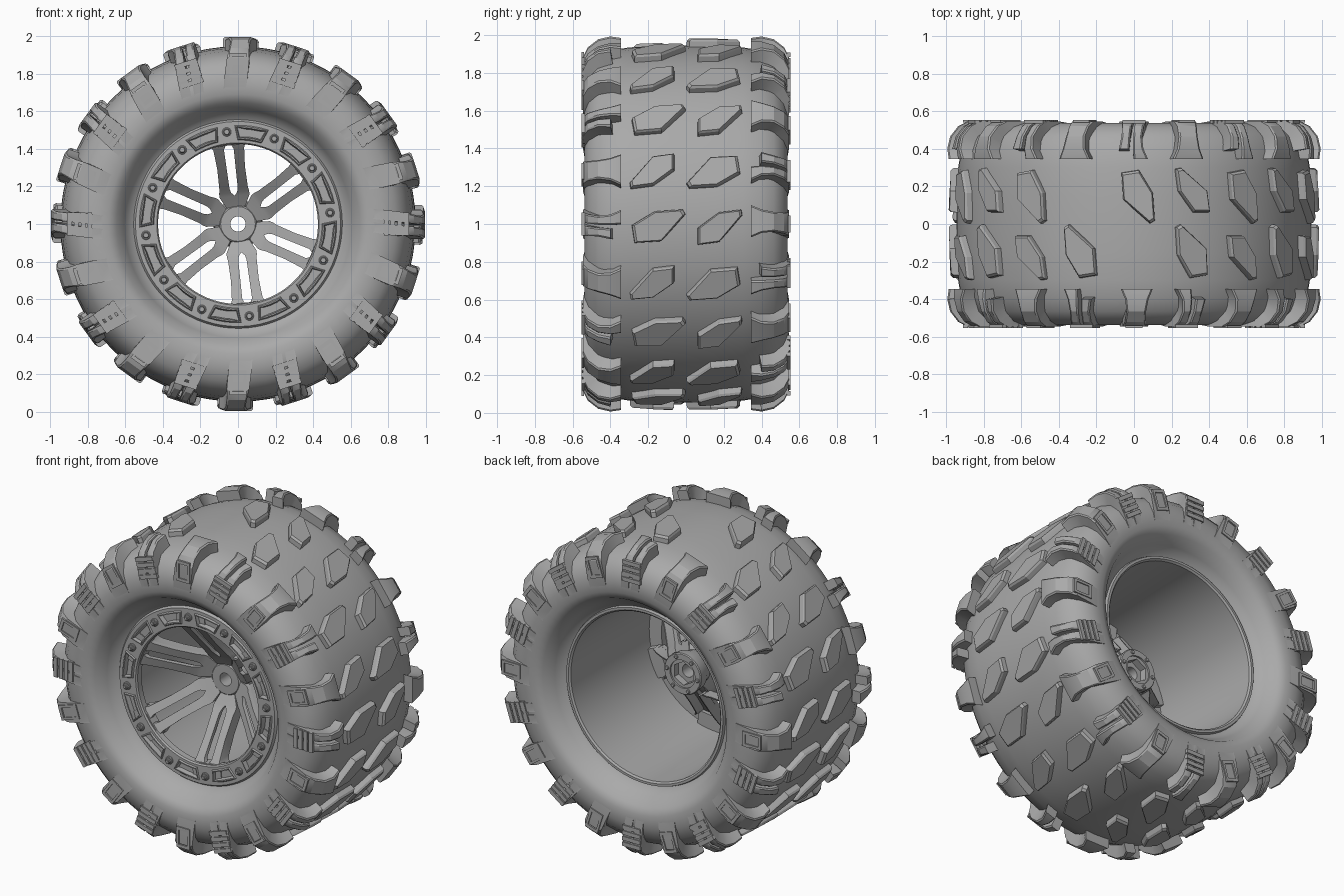
import bpy, bmesh
from math import sin, cos, pi, radians
from mathutils import Vector

if "Cube" in bpy.data.objects:
    bpy.data.objects.remove(bpy.data.objects["Cube"])

grey = bpy.data.materials.new("mid_grey")
grey.use_nodes = True
GREY = (0.4, 0.4, 0.4, 1)
grey.diffuse_color = GREY
grey.node_tree.nodes["Principled BSDF"].inputs["Base Color"].default_value = GREY


def at(angle, r, y, t=0.0):
    """Point at a clock angle (degrees), radius, depth and sideways step."""
    a = radians(angle)
    return Vector((r * sin(a) + t * cos(a), y, 1 + r * cos(a) - t * sin(a)))


def finish(name, bm, smooth=30):
    bmesh.ops.recalc_face_normals(bm, faces=bm.faces)
    mesh = bpy.data.meshes.new(name)
    bm.to_mesh(mesh)
    bm.free()
    mesh.materials.append(grey)
    ob = bpy.data.objects.new(name, mesh)
    bpy.context.collection.objects.link(ob)
    bpy.ops.object.select_all(action='DESELECT')
    ob.select_set(True)
    bpy.context.view_layer.objects.active = ob
    bpy.ops.object.shade_smooth_by_angle(angle=radians(smooth))
    return ob


def loft(bm, rings, cap=True, closed=False):
    """Skin a list of equal point loops."""
    rows = [[bm.verts.new(p) for p in ring] for ring in rings]
    n = len(rows[0])
    pairs = list(zip(rows, rows[1:])) + ([(rows[-1], rows[0])] if closed else [])
    for a, b in pairs:
        for i in range(n):
            j = (i + 1) % n
            bm.faces.new((a[i], a[j], b[j], b[i]))
    if cap and not closed:
        bm.faces.new(rows[0])
        bm.faces.new(rows[-1])


def lathe(name, profile, segs=72, closed=False, smooth=30):
    bm = bmesh.new()
    rings = [[at(360 * i / segs, r, y) for i in range(segs)] for r, y in profile]
    loft(bm, rings, cap=False, closed=closed)
    return finish(name, bm, smooth)


# Tyre carcass, mirrored about the middle plane
half = [(.54, .39), (.575, .405), (.605, .45), (.645, .515), (.69, .538), (.77, .538),
        (.84, .515), (.89, .465), (.92, .39), (.935, .3), (.943, .15)]
lathe("tyre", [(r, -y) for r, y in half] + [(.945, 0)] + [(r, y) for r, y in reversed(half)],
      smooth=60)

# Tread blocks: a large and a small slanted block in each row, swapped every other row
small = [(-.30, .065), (-.175, -.08), (-.06, -.095), (-.06, -.005), (-.175, .08), (-.295, .095)]
large = [(.0, .07), (.13, -.075), (.275, -.085), (.29, .01), (.165, .085), (.015, .095)]
bm = bmesh.new()
for k in range(20):
    turn = 1 if k % 2 else -1
    for shape in (small, large):
        pts = [(-turn * y, -turn * t) for y, t in shape]
        cy = sum(p[0] for p in pts) / 6
        if (k == 0 and cy < 0) or (k == 19 and cy > 0):
            continue  # bare patches on the crown
        rings = []
        for r, s in ((.91, 1.0), (.974, .97), (.986, .88)):
            rings.append([at(k * 18 + 1 + t * s * 60, r - .12 * y * y, cy + (y - cy) * s)
                          for y, t in pts])
        loft(bm, rings)
finish("tread_blocks", bm, 20)

# Shoulder lugs: stations of depth, outer radius, inner depth, inner radius, half width, shift
stations = [(.345, .985, .345, .9, .085, .015), (.40, .993, .385, .9, .062, .015),
            (.465, .978, .43, .88, .052, .012), (.52, .935, .46, .86, .054, .005),
            (.545, .885, .48, .83, .06, 0), (.546, .79, .50, .77, .062, -.01),
            (.536, .71, .51, .71, .058, -.02)]


def strap(bm, angle, side, lo, hi, first=0):
    """Lug strip over the shoulder between two fractions of its width."""
    rings = []
    for y, r, iy, ir, w, s in stations[first:]:
        a, b = s + w * lo, s + w * hi
        e = .008
        rings.append([at(angle, ir, side * iy, -side * a), at(angle, r - e, side * y, -side * a),
                      at(angle, r, side * y, -side * (a + e)), at(angle, r, side * y, -side * (b - e)),
                      at(angle, r - e, side * y, -side * b), at(angle, ir, side * iy, -side * b)])
    loft(bm, rings)


def plate(bm, angle, side, r0, r1, w):
    """Thin raised bar on the side face of a lug."""
    loft(bm, [[at(angle, r, side * y, -side * t) for r, t in
               ((r0, -w), (r0, w), (r1, w), (r1, -w))] for y in (.535, .552)])


def frame(bm, angle, side):
    rings = []
    for s, y in ((1, .54), (1, .552), (.7, .552), (.7, .54)):
        rings.append([at(angle, .845 + u * s * .065, side * y, v * (.045 - (1 - s) * .05))
                      for u, v in ((-1, -1), (-1, 1), (1, 1), (1, -1))])
    loft(bm, rings, cap=False)


wide, split = bmesh.new(), bmesh.new()
for k in range(20):
    for side in (-1, 1):
        if (k % 2 == 0) == (side < 0):
            strap(wide, k * 18, side, -1, 1)
            frame(wide, k * 18, side)
        else:
            strap(split, k * 18, side, -1.05, -.15)
            strap(split, k * 18, side, .15, 1.05, 1)
            for i in range(4):
                plate(split, k * 18, side, .775 + i * .036, .8 + i * .036, .062)
finish("wide_shoulder_lugs", wide, 25)
finish("split_shoulder_lugs", split, 25)

# Rim barrel with lips front and back
lathe("rim_barrel", [(.555, -.395), (.555, .40), (.55, .415), (.535, .415), (.525, .405),
                     (.522, .1), (.51, -.375)], closed=True)

# Clamp ring with twelve sunken pockets
bm = bmesh.new()
radii = [(.425, -.36), (.425, -.40), (.432, -.41), (.447, -.41), (.525, -.41), (.545, -.41),
         (.556, -.395), (.54, -.36)]
grid = []
for i, (r, y) in enumerate(radii):
    row = []
    for j in range(72):
        pinch = {1: 1.8, 5: -1.8}.get(j % 6, 0) if i == 3 else 0
        row.append(bm.verts.new(at(j * 5 - 7 + pinch, r, y)))
    grid.append(row)
pockets = []
for i in range(len(radii)):
    for j in range(72):
        n, m = (i + 1) % len(radii), (j + 1) % 72
        f = bm.faces.new((grid[i][j], grid[i][m], grid[n][m], grid[n][j]))
        if i == 3 and 1 <= j % 6 <= 4:
            pockets.append(f)
bmesh.ops.recalc_face_normals(bm, faces=bm.faces)
bmesh.ops.inset_region(bm, faces=pockets, thickness=.006, depth=.008)
bmesh.ops.inset_region(bm, faces=pockets, thickness=.007, depth=0)
bmesh.ops.inset_region(bm, faces=pockets, thickness=.006, depth=-.03)
finish("clamp_ring", bm, 25)


def turned(bm, angle, r, profile, segs):
    """Small round or hexagonal part standing off the wheel face."""
    c = at(angle, r, 0)
    loft(bm, [[c + Vector((q * cos(2 * pi * i / segs), y, q * sin(2 * pi * i / segs)))
               for i in range(segs)] for q, y in profile])


# Ring bolts: washer, hexagon head and stud
bm = bmesh.new()
for k in range(12):
    turned(bm, 30 * k - 7, .493, [(.024, -.405), (.024, -.416), (.02, -.419)], 16)
    turned(bm, 30 * k - 7, .493, [(.018, -.415), (.018, -.43), (.014, -.434)], 6)
    turned(bm, 30 * k - 7, .493, [(.009, -.43), (.009, -.44)], 10)
finish("ring_bolts", bm)

# Six twin spokes sloping from the deep hub out to the ring
bm = bmesh.new()
arm = [(.09, .0, .05, -.12), (.15, .0, .08, -.155), (.17, .016, .08, -.17),
       (.19, .022, .076, -.19), (.30, .024, .074, -.285), (.40, .026, .082, -.37),
       (.42, .016, .09, -.385), (.435, .0, .10, -.395)]
for k in range(6):
    for side in (-1, 1):
        rings, ribs = [], []
        for r, a, b, y in arm:
            rings.append([at(60 * k - 7, r, y + d, side * t)
                          for t, d in ((a, 0), (b, 0), (b, .03), (a, .03))])
            ribs.append([at(60 * k - 7, r, y + d, side * t)
                         for t, d in ((b - .016, .02), (b, .02), (b - .004, .10), (b - .014, .10))])
        loft(bm, rings)
        loft(bm, ribs[1:])
    # Outer foot tying the spoke to the barrel
    loft(bm, [[at(60 * k - 7, r, y, t) for t, y in
               ((-.10, -.395), (.10, -.395), (.09, -.33), (-.09, -.33))] for r in (.42, .515)])
finish("spokes", bm, 35)

# Hub with a through hole and a hexagon socket at the back
lathe("hub", [(.04, -.125), (.092, -.125), (.1, -.118), (.105, -.08), (.125, -.03), (.13, .03),
              (.125, .036), (.088, .036), (.088, -.02), (.04, -.02)], 48, closed=True)
bm = bmesh.new()
rings = []
for q, y, n in ((.09, .025, 36), (.075, .025, 6), (.075, -.03, 6), (.09, -.03, 36)):
    ring = []
    for i in range(36):
        # Points on a circle, or pulled on to a hexagon
        a = i * 10
        k = q if n == 36 else q * cos(pi / 6) / cos(radians(a % 60 - 30))
        ring.append(at(a, k, y))
    rings.append(ring)
loft(bm, rings, cap=False, closed=True)
finish("hex_socket", bm)
bm = bmesh.new()
for k in range(6):
    turned(bm, 60 * k + 23, .108, [(.012, .03), (.012, .042), (.009, .045)], 12)
finish("hub_screws", bm)
